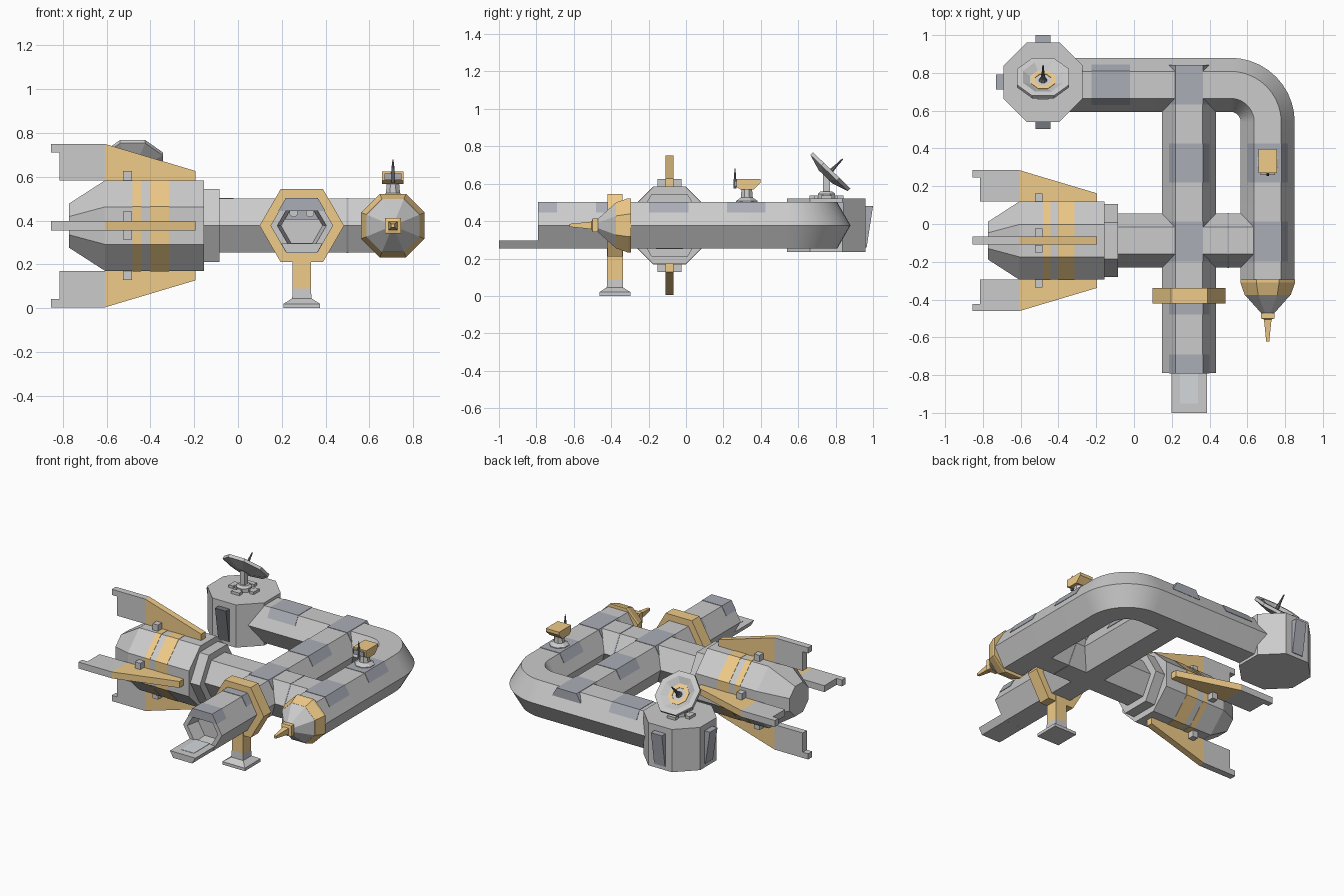
import bpy, bmesh
from math import cos, sin, pi, radians
from mathutils import Matrix, Vector

if "Cube" in bpy.data.objects:
    bpy.data.objects.remove(bpy.data.objects["Cube"])


def material(name, rgb):
    m = bpy.data.materials.new(name)
    m.diffuse_color = (*rgb, 1)
    m.use_nodes = True
    m.node_tree.nodes["Principled BSDF"].inputs["Base Color"].default_value = m.diffuse_color
    return m


ORANGE = material("orange_paint", (0.87, 0.60, 0.25))
DARK = material("dark_panel", (0.40, 0.42, 0.47))
BLACK = material("dark_metal", (0.17, 0.18, 0.20))
OCT = 1 / cos(pi / 8)      # octagon apothem to radius
ZC = 0.377                 # height of every corridor axis
R = 0.143                  # corridor hexagon radius


def make(name, rings, mat=None, loc=(0, 0, 0), rot=None):
    """Skin a list of equal-length vertex rings and cap both ends."""
    bm = bmesh.new()
    rings = [[bm.verts.new(p) for p in ring] for ring in rings]
    n = len(rings[0])
    for a, b in zip(rings, rings[1:]):
        for i in range(n):
            bm.faces.new((a[i], a[(i + 1) % n], b[(i + 1) % n], b[i]))
    bm.faces.new(rings[0])
    bm.faces.new(rings[-1])
    bm.transform(Matrix.Translation(loc) @ (rot or Matrix()))
    bmesh.ops.recalc_face_normals(bm, faces=bm.faces)
    me = bpy.data.meshes.new(name)
    bm.to_mesh(me)
    bm.free()
    if mat:
        me.materials.append(mat)
    ob = bpy.data.objects.new(name, me)
    bpy.context.collection.objects.link(ob)
    return ob


def place(axis, u, v, h):
    return {"x": (h, u, v), "y": (u, h, v), "z": (u, v, h)}[axis]


def turned(name, profile, n, axis, loc, mat=None, rot=None):
    """n-sided turned solid from (radius, position along axis) points."""
    ph = pi / 8 if n == 8 else pi / 4 if n == 4 else 0
    rings = [[place(axis, r * cos(ph + 2 * pi * i / n), r * sin(ph + 2 * pi * i / n), h)
              for i in range(n)] for r, h in profile]
    return make(name, rings, mat, loc, rot)


def extrude(name, poly, axis, a, b, loc=(0, 0, 0), mat=None, rot=None):
    return make(name, [[place(axis, u, v, h) for u, v in poly] for h in (a, b)], mat, loc, rot)


def box(name, lo, hi, mat=None, loc=(0, 0, 0), rot=None):
    poly = [(lo[0], lo[1]), (hi[0], lo[1]), (hi[0], hi[1]), (lo[0], hi[1])]
    return extrude(name, poly, "z", lo[2], hi[2], loc, mat, rot)


# Bent corridor along the right and back sides
path = [Vector((0.708, -0.30))]
path += [Vector((0.51 + 0.198 * cos(t * pi / 20), 0.539 + 0.198 * sin(t * pi / 20))) for t in range(11)]
path += [Vector((-0.45, 0.737))]
rings = []
for i, p in enumerate(path):
    t = (path[min(i + 1, len(path) - 1)] - path[max(i - 1, 0)]).normalized()
    if i in (0, 1):
        t = Vector((0, 1))
    elif i >= len(path) - 2:
        t = Vector((-1, 0))
    rings.append([(p.x + t.y * R * cos(k * pi / 3), p.y - t.x * R * cos(k * pi / 3),
                   ZC + R * sin(k * pi / 3)) for k in range(6)])
bent = make("bent_corridor", rings)
bpy.context.view_layer.objects.active = bent
bent.select_set(True)
bpy.ops.object.shade_smooth_by_angle(angle=radians(30))

# Central corridor with recessed entrance, and cross corridor
CX, EY = 0.2915, -0.088
turned("central_corridor", [(0.095, -0.70), (0.112, -0.79), (R, -0.79), (R, 0.737)], 6, "y", (CX, 0, ZC))
turned("cross_corridor", [(R, -0.12), (R, 0.70)], 6, "x", (0, EY, ZC))
turned("corridor_seam", [(R + 0.002, 0.496), (R + 0.002, 0.504)], 6, "x", (0, EY, ZC), DARK)

# Entrance window, lamps and ramp
extrude("entrance_window", [(-0.078, 0.028), (0.078, 0.028), (0.05, 0.078), (-0.05, 0.078)],
        "y", -0.72, -0.70, (CX, 0, ZC), DARK)
for s in (-1, 1):
    turned("entrance_lamp", [(0.02, -0.735), (0.02, -0.70)], 8, "y", (CX + s * 0.037, 0, 0.435))
extrude("entrance_ramp", [(-0.07, 0.253), (0.07, 0.253), (0.094, 0.295), (-0.094, 0.295)],
        "y", -1.0, -0.78, (CX, 0, 0))
box("ramp_tread", (-0.048, -0.95, 0.29), (0.048, -0.78, 0.297), DARK, (CX, 0, 0)).data.materials[0] = \
    material("tread_grey", (0.66, 0.69, 0.72))

# Dark roof panels wrapped over the corridor tops
roof = [(-0.107, 0.068), (-0.073, 0.1264), (0.073, 0.1264), (0.107, 0.068)]
for x, a, b in ((CX, -0.792, -0.69), (CX, -0.48, -0.38), (CX, -0.198, 0.013), (CX, 0.22, 0.425),
                (CX, 0.632, 0.843), (0.708, -0.198, 0.013), (0.708, 0.22, 0.425)):
    extrude("roof_panel", roof, "y", a, b, (x, 0, ZC), DARK)
extrude("roof_panel", roof, "x", -0.225, -0.02, (0, 0.737, ZC), DARK)

# Orange ring with landing leg
turned("leg_ring", [(0.193, -0.42), (0.193, -0.34)], 6, "y", (CX, 0, ZC), ORANGE)
box("leg", (-0.042, -0.042, 0.09), (0.042, 0.042, 0.26), ORANGE, (CX, -0.38, 0))
S = 2 ** 0.5
turned("foot", [(0.083 * S, 0.0), (0.083 * S, 0.02), (0.044 * S, 0.045), (0.042 * S, 0.09)], 4, "z",
       (CX, -0.38, 0))

# Nose of the right corridor
nose = (0.708, 0, ZC)
turned("nose_collar", [(0.145 * OCT, -0.295), (0.145 * OCT, -0.31), (0.122 * OCT, -0.375)], 8, "y", nose, ORANGE)
turned("nose_cone", [(0.122 * OCT, -0.374), (0.032 * OCT, -0.475)], 8, "y", nose)
turned("nose_tip", [(0.036 * S, -0.47), (0.036 * S, -0.50), (0.02 * S, -0.505), (0.008 * S, -0.622)], 4, "y",
       nose, ORANGE)

# Engine pod with stripes and collar
eng = (0, EY, ZC)
turned("engine", [(0.10 * OCT, -0.773), (0.207 * OCT, -0.607), (0.207 * OCT, -0.155)], 8, "x", eng)
turned("engine_collar", [(0.193, -0.156), (0.193, -0.085)], 6, "x", eng)
for a, b in ((-0.482, -0.443), (-0.402, -0.316)):
    turned("engine_stripe", [(0.209 * OCT, a), (0.209 * OCT, b)], 8, "x", eng, ORANGE)

# Four fins with grey tails and paired clamps
for k in range(4):
    rot = Matrix.Rotation(k * pi / 2, 4, "X")
    extrude("fin", [(-0.607, 0.19), (-0.195, 0.19), (-0.195, 0.25), (-0.607, 0.373)], "y",
            -0.0215, 0.0215, eng, ORANGE, rot)
    extrude("fin_tail", [(-0.607, 0.207), (-0.815, 0.207), (-0.815, 0.335), (-0.855, 0.335),
                         (-0.855, 0.373), (-0.607, 0.373)], "y", -0.0215, 0.0215, eng, None, rot)
    for s in (-1, 1):
        box("fin_clamp", (-0.525, s * 0.043 - 0.021, 0.19), (-0.485, s * 0.043 + 0.021, 0.249), None, eng, rot)

# Octagonal tower with slanted side plates
TX, TY = -0.4815, 0.751
turned("tower", [(0.21 * OCT, 0.235), (0.21 * OCT, 0.52)], 8, "z", (TX, TY, 0))
for k in range(4):
    extrude("tower_plate", [(0.19, 0.26), (0.215, 0.26), (0.249, 0.48), (0.19, 0.48)], "y", -0.04, 0.04,
            (TX, TY, 0), BLACK if k == 3 else DARK, Matrix.Rotation(k * pi / 2, 4, "Z"))

# Dish mount
for k in range(4):
    rot = Matrix.Rotation(k * pi / 2, 4, "Z")
    box("mount_arm", (0, -0.014, 0.515), (0.08, 0.014, 0.538), None, (TX, TY, 0), rot)
    box("mount_pad", (0.06, -0.03, 0.515), (0.092, 0.03, 0.538), None, (TX, TY, 0), rot)
turned("mount_hub", [(0.05, 0.515), (0.05, 0.545), (0.035, 0.558)], 8, "z", (TX, TY, 0))
box("dish_post", (-0.018, -0.018, 0.55), (0.018, 0.018, 0.65), None, (TX, TY, 0))

# Tilted dish with painted ring and feed
tilt = Matrix.Rotation(radians(-44), 4, "X")
dish = (TX, 0.758, 0.65)
turned("dish", [(0.055, -0.018), (0.15, 0.01), (0.15, 0.03), (0.115, 0.03), (0.075, 0.006), (0.02, 0.004)],
       8, "z", dish, None, tilt)
turned("dish_ring", [(0.045, 0.004), (0.045, 0.009), (0.07, 0.009), (0.07, 0.004)], 8, "z", dish, ORANGE, tilt)
turned("dish_feed", [(0.024, 0.0), (0.014, 0.02), (0.008, 0.06), (0.004, 0.115)], 8, "z", dish, BLACK, tilt)

# Roof turret on the right corridor
tur = (0.708, 0.325, 0)
turned("turret_base", [(0.062, 0.495), (0.062, 0.508), (0.035, 0.525), (0.03, 0.575)], 8, "z", tur)
extrude("turret_head", [(-0.055, 0.625), (0.072, 0.625), (0.072, 0.605), (0.035, 0.568), (-0.033, 0.568),
                        (-0.055, 0.583)], "x", -0.049, 0.049, tur, ORANGE)
box("turret_lens", (-0.038, -0.066, 0.585), (0.038, -0.05, 0.615), DARK, tur)
turned("turret_antenna", [(0.01, 0.575), (0.007, 0.64), (0.002, 0.68)], 6, "z", (0.708, 0.262, 0), BLACK)
